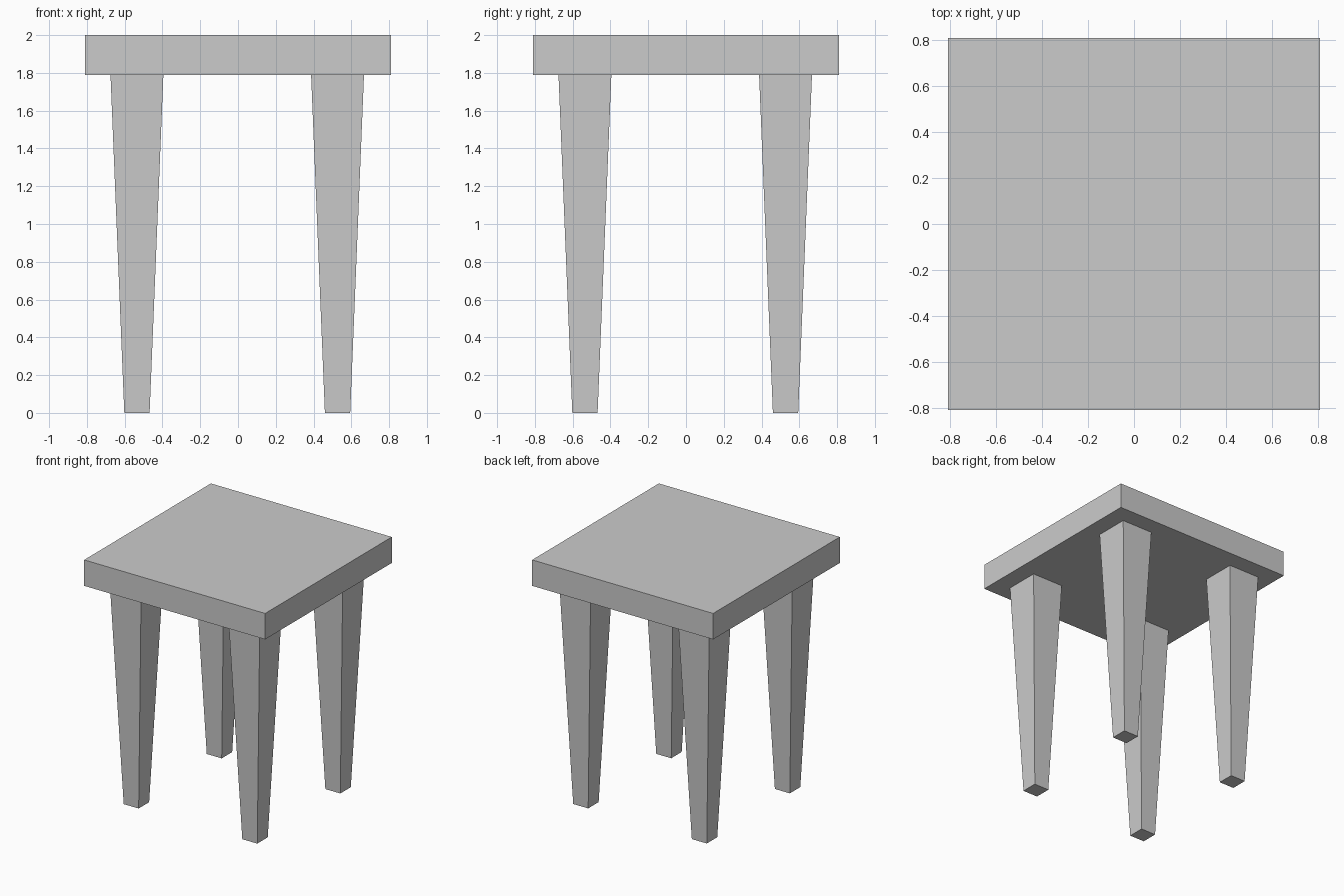
import bpy
import math

if "Cube" in bpy.data.objects:
    bpy.data.objects.remove(bpy.data.objects["Cube"])

TOP_Z = 2.0
SEAT_BOTTOM = 1.79
SEAT_HALF = 0.81
LEG_TOP_HALF = 0.14
LEG_FOOT_HALF = 0.067


def square_taper(name, x, y, z0, z1, half0, half1):
    """Four-sided tapered post with sides parallel to the axes."""
    bpy.ops.mesh.primitive_cone_add(
        vertices=4, radius1=half0 * math.sqrt(2), radius2=half1 * math.sqrt(2),
        depth=z1 - z0, location=(x, y, (z0 + z1) / 2),
        rotation=(0, 0, math.radians(45)))
    obj = bpy.context.object
    obj.name = name
    bpy.ops.object.transform_apply(location=False, rotation=True, scale=True)
    return obj


# Seat slab
square_taper("seat", 0, 0, SEAT_BOTTOM, TOP_Z, SEAT_HALF, SEAT_HALF)

# Four tapered legs, set very slightly off centre
for side, x in (("left", -0.535), ("right", 0.527)):
    for end, y in (("front", -0.535), ("back", 0.527)):
        square_taper(f"{end}_{side}_leg", x, y, 0, SEAT_BOTTOM,
                     LEG_FOOT_HALF, LEG_TOP_HALF)
